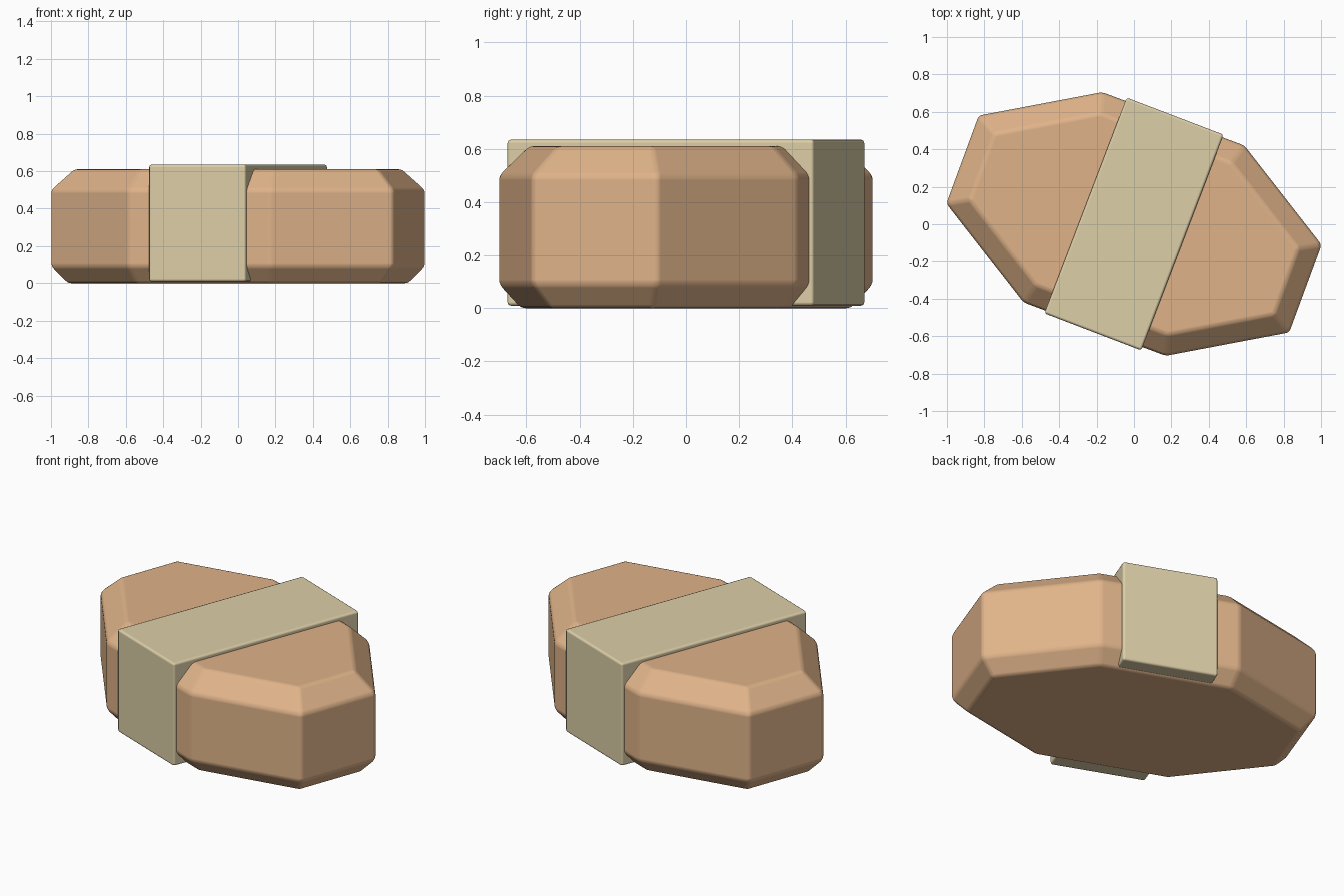
import bpy
import bmesh
import math
from mathutils import Vector

cube = bpy.data.objects.get("Cube")
if cube:
    bpy.data.objects.remove(cube, do_unlink=True)


def make_material(name, colour):
    mat = bpy.data.materials.new(name)
    mat.use_nodes = True
    mat.diffuse_color = colour
    mat.node_tree.nodes["Principled BSDF"].inputs["Base Color"].default_value = colour
    return mat


def inset(points, distance):
    """Move every side of a counter-clockwise outline inwards."""
    result = []
    for i, p in enumerate(points):
        before = (p - points[i - 1]).normalized()
        after = (points[(i + 1) % len(points)] - p).normalized()
        n1, n2 = Vector((-before.y, before.x)), Vector((-after.y, after.x))
        result.append(p + (n1 + n2) * distance / (1 + n1.dot(n2)))
    return result


def finish(obj, mat, width, segments):
    """Soften the edges and keep the broad faces flat."""
    obj.data.materials.append(mat)
    bpy.ops.object.select_all(action='DESELECT')
    obj.select_set(True)
    bpy.context.view_layer.objects.active = obj
    bpy.ops.object.shade_smooth_by_angle(angle=math.radians(60))
    bevel = obj.modifiers.new("soft_edges", 'BEVEL')
    bevel.width = width
    bevel.segments = segments
    bevel.limit_method = 'ANGLE'
    bevel.angle_limit = math.radians(20)
    bevel.harden_normals = True


tan = make_material("warm_tan", (0.74, 0.45, 0.25, 1))
beige = make_material("pale_beige", (0.72, 0.62, 0.39, 1))

# Eight-sided body with chamfered top and bottom rims
half = [Vector(p) for p in ((0.17, -0.705), (0.83, -0.58), (1.003, -0.11), (0.59, 0.42))]
outline = half + [-p for p in half]
bm = bmesh.new()
rings = []
for z, distance in ((0, 0.08), (0.09, 0), (0.5, 0), (0.61, 0.11)):
    rings.append([bm.verts.new((p.x, p.y, z)) for p in inset(outline, distance)])
for low, high in zip(rings, rings[1:]):
    for i in range(len(low)):
        j = (i + 1) % len(low)
        bm.faces.new((low[i], low[j], high[j], high[i]))
bm.faces.new(rings[-1])
bm.faces.new(reversed(rings[0]))
mesh = bpy.data.meshes.new("body")
bm.to_mesh(mesh)
bm.free()
body = bpy.data.objects.new("body", mesh)
bpy.context.collection.objects.link(body)
finish(body, tan, 0.018, 3)

# Slanted band around the middle
bpy.ops.mesh.primitive_cube_add(size=1, location=(0, 0, 0.322))
band = bpy.context.object
band.name = "band"
band.scale = (0.555, 1.235, 0.626)
bpy.ops.object.transform_apply(location=False, rotation=False, scale=True)
band.rotation_euler.z = math.radians(-20.9)
finish(band, beige, 0.014, 2)
